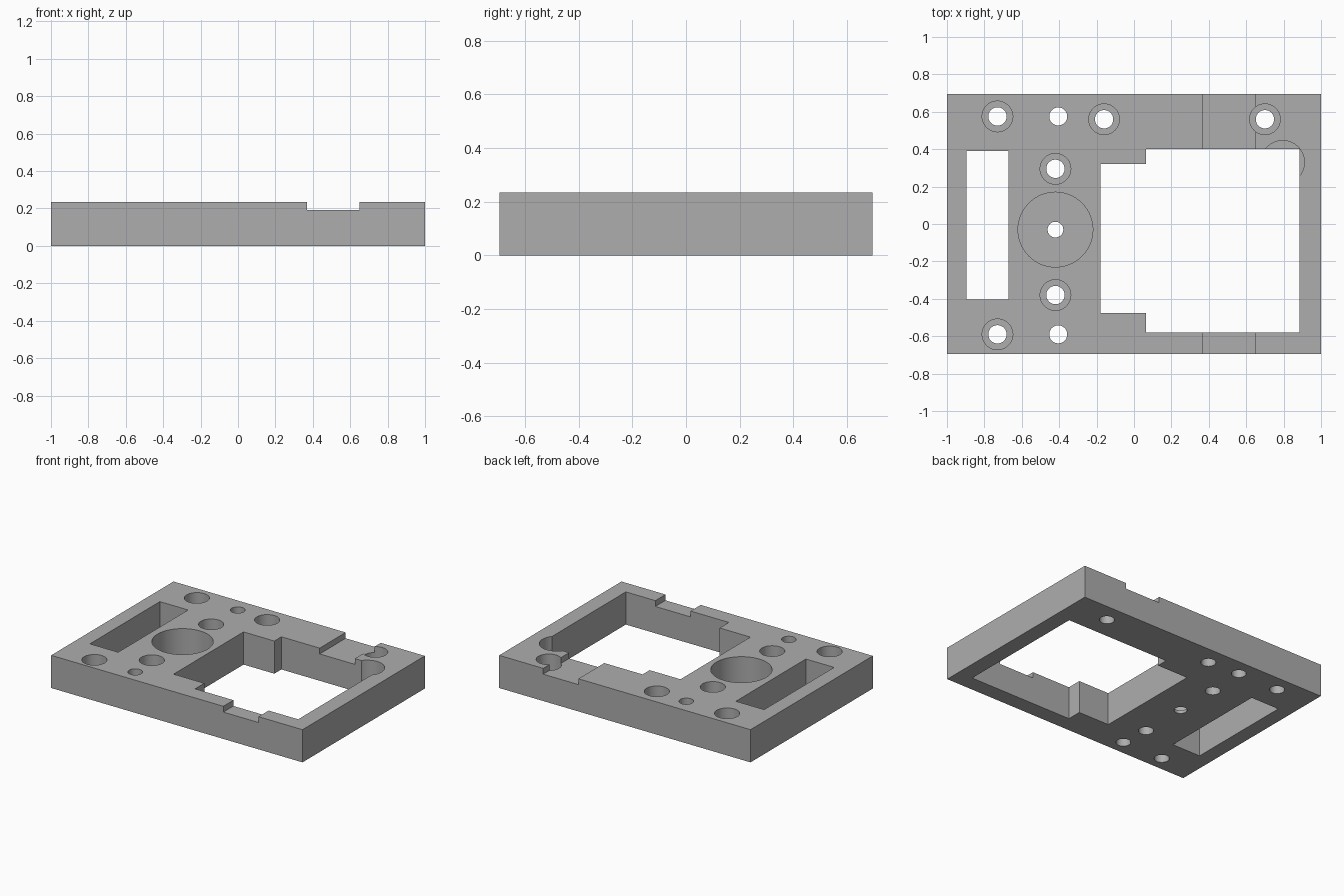
import bpy, bmesh, math
from mathutils import Matrix

old = bpy.data.objects.get("Cube")
if old:
    bpy.data.objects.remove(old, do_unlink=True)

TOP, HALF_Y = 0.235, 0.695
BELOW, ABOVE = -0.1, TOP + 0.1


def new_object(name, bm):
    mesh = bpy.data.meshes.new(name)
    bm.to_mesh(mesh)
    bm.free()
    ob = bpy.data.objects.new(name, mesh)
    bpy.context.collection.objects.link(ob)
    return ob


def box(name, x0, x1, y0, y1, z0=BELOW, z1=ABOVE):
    bm = bmesh.new()
    place = Matrix.Translation(((x0 + x1) / 2, (y0 + y1) / 2, (z0 + z1) / 2))
    size = Matrix.Diagonal((x1 - x0, y1 - y0, z1 - z0, 1))
    bmesh.ops.create_cube(bm, size=1, matrix=place @ size)
    return new_object(name, bm)


def cylinder(name, x, y, r, z0=BELOW):
    bm = bmesh.new()
    bmesh.ops.create_cone(bm, cap_ends=True, segments=64, radius1=r, radius2=r,
                          depth=ABOVE - z0,
                          matrix=Matrix.Translation((x, y, (z0 + ABOVE) / 2)))
    return new_object(name, bm)


plate = box("mounting_plate", -1, 1, -HALF_Y, HALF_Y, 0, TOP)

# Large stepped window, narrow slot and shallow cross channel
cutters = [
    box("window_cutter", 0.065, 0.885, -0.58, 0.40),
    box("window_step_cutter", -0.18, 0.30, -0.475, 0.32),
    box("slot_cutter", -0.895, -0.67, -0.405, 0.39),
    box("channel_cutter", 0.37, 0.65, -1, 1, 0.193),
]

# Counterbored screw holes
for x, y in [(-0.73, 0.575), (-0.16, 0.56), (0.70, 0.56),
             (-0.42, 0.295), (-0.42, -0.38), (-0.73, -0.59)]:
    cutters.append(cylinder("screw_hole_cutter", x, y, 0.049))
    cutters.append(cylinder("counterbore_cutter", x, y, 0.082, TOP - 0.12))

# Plain dowel holes
for y in (0.575, -0.59):
    cutters.append(cylinder("dowel_hole_cutter", -0.405, y, 0.048))

# Deep round recess with a central hole, and the corner pocket
cutters.append(cylinder("centre_hole_cutter", -0.42, -0.03, 0.042))
cutters.append(cylinder("round_recess_cutter", -0.42, -0.03, 0.2, 0.022))
cutters.append(cylinder("corner_pocket_cutter", 0.795, 0.33, 0.116, TOP - 0.17))

for cutter in cutters:
    cutter.hide_render = True
    cut = plate.modifiers.new(cutter.name, 'BOOLEAN')
    cut.operation = 'DIFFERENCE'
    cut.solver = 'EXACT'
    cut.object = cutter

# Bake the cuts and drop the cutters
deps = bpy.context.evaluated_depsgraph_get()
result = bpy.data.meshes.new_from_object(plate.evaluated_get(deps))
plate.modifiers.clear()
plate.data = result
result.name = "mounting_plate"
for cutter in cutters:
    bpy.data.objects.remove(cutter, do_unlink=True)

# Grey metal
grey = bpy.data.materials.new("plain_grey")
grey.use_nodes = True
colour = (0.42, 0.42, 0.42, 1)
grey.diffuse_color = colour
grey.node_tree.nodes["Principled BSDF"].inputs["Base Color"].default_value = colour
result.materials.clear()
result.materials.append(grey)

for ob in bpy.context.selected_objects:
    ob.select_set(False)
plate.select_set(True)
bpy.context.view_layer.objects.active = plate
bpy.ops.object.shade_smooth_by_angle(angle=math.radians(30))
